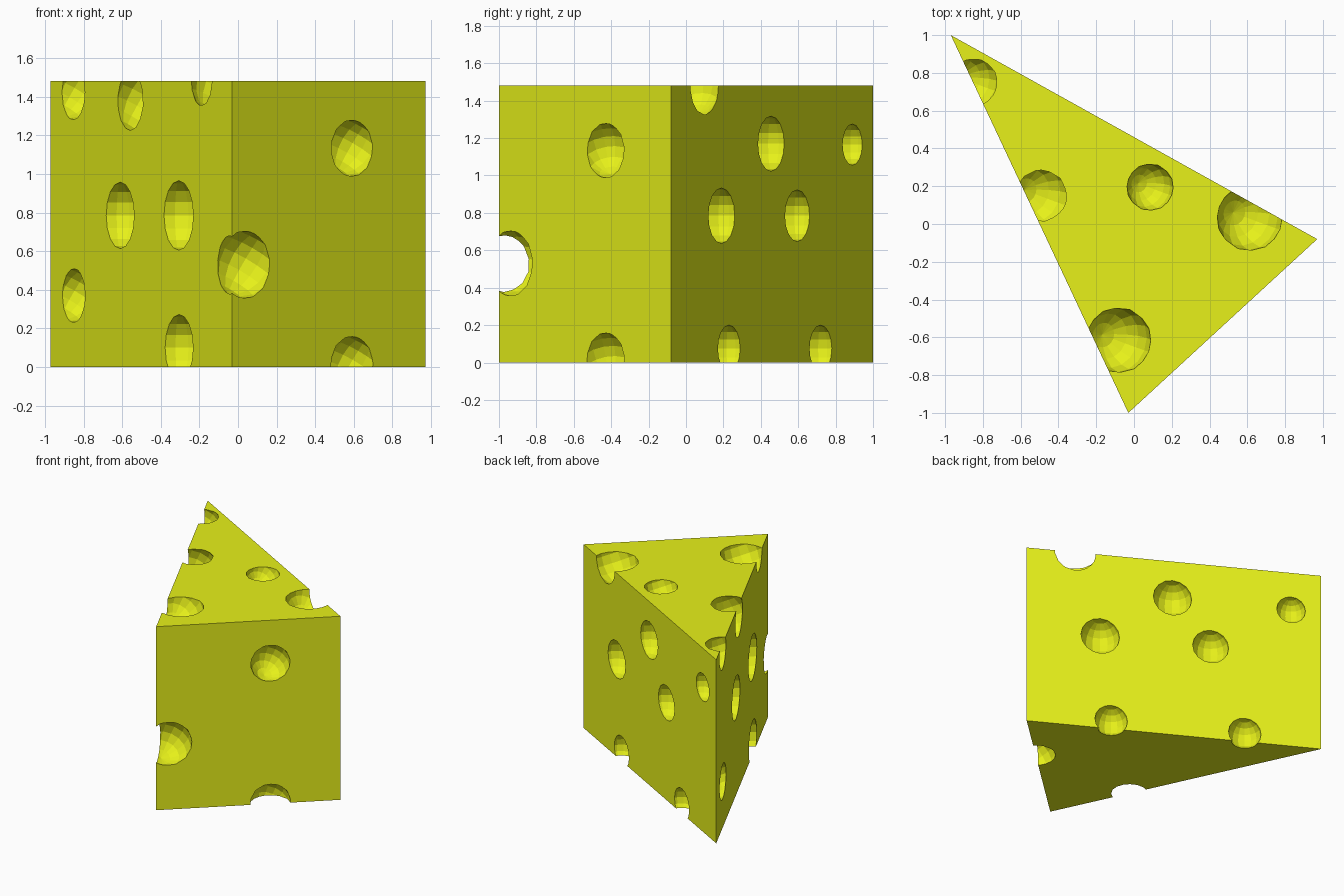
import bpy, bmesh
from mathutils import Matrix, Euler

if "Cube" in bpy.data.objects:
    bpy.data.objects.remove(bpy.data.objects["Cube"])

HEIGHT = 1.48
CORNERS = [(-0.97, 1.0), (-0.03, -1.0), (0.97, -0.08)]


def make_object(name, bm):
    mesh = bpy.data.meshes.new(name)
    bm.to_mesh(mesh)
    bm.free()
    obj = bpy.data.objects.new(name, mesh)
    bpy.context.collection.objects.link(obj)
    return obj


# Wedge body: triangular prism
bm = bmesh.new()
base = bm.faces.new([bm.verts.new((x, y, 0)) for x, y in CORNERS])
top = bmesh.ops.extrude_face_region(bm, geom=[base])
bmesh.ops.translate(bm, vec=(0, 0, HEIGHT),
                    verts=[v for v in top["geom"] if isinstance(v, bmesh.types.BMVert)])
bmesh.ops.recalc_face_normals(bm, faces=bm.faces)
cheese = make_object("cheese_wedge", bm)

mat = bpy.data.materials.new("cheese_yellow")
mat.diffuse_color = (0.8, 0.88, 0.01, 1)
mat.use_nodes = True
mat.node_tree.nodes["Principled BSDF"].inputs["Base Color"].default_value = mat.diffuse_color
cheese.data.materials.append(mat)

# Holes: x, y, z, radius, tilt of the sphere
HOLES = [
    # left face
    (-0.85, 0.75, 1.42, 0.14, 0.4), (-0.494, 0.151, 1.38, 0.17, 0.4),
    (-0.61, 0.234, 0.785, 0.172, 0), (-0.307, -0.41, 0.785, 0.18, 0),
    (-0.85, 0.745, 0.37, 0.14, 0.4), (-0.305, -0.415, 0.10, 0.172, 0),
    # front right face and front edge
    (0.59, -0.43, 1.133, 0.147, 0.4), (0.59, -0.43, 0.01, 0.15, 0.4),
    (0.036, -0.939, 0.53, 0.176, 0.4),
    # back face
    (0.009, 0.455, 1.17, 0.147, 0), (-0.772, 0.89, 1.165, 0.11, 0),
    (0.485, 0.19, 0.785, 0.148, 0), (-0.242, 0.595, 0.785, 0.138, 0),
    (0.413, 0.23, 0.075, 0.125, 0), (-0.467, 0.72, 0.075, 0.125, 0),
    # top face
    (-0.082, -0.615, 1.48, 0.173, 0.4), (0.612, 0.032, 1.48, 0.174, 0.4),
    (0.085, 0.195, 1.48, 0.124, 0.4),
]
bm = bmesh.new()
for x, y, z, r, tilt in HOLES:
    bmesh.ops.create_uvsphere(
        bm, u_segments=16, v_segments=8, radius=r,
        matrix=Matrix.Translation((x, y, z)) @ Euler((tilt, tilt, 0.5)).to_matrix().to_4x4())
cutter = make_object("hole_cutter", bm)
cutter.data.materials.append(mat)
cutter.hide_render = True

# Carve the holes
mod = cheese.modifiers.new("holes", "BOOLEAN")
mod.operation = "DIFFERENCE"
mod.solver = "EXACT"
mod.use_self = True
mod.object = cutter
bpy.context.view_layer.objects.active = cheese
bpy.ops.object.modifier_apply(modifier=mod.name)
bpy.data.objects.remove(cutter)
